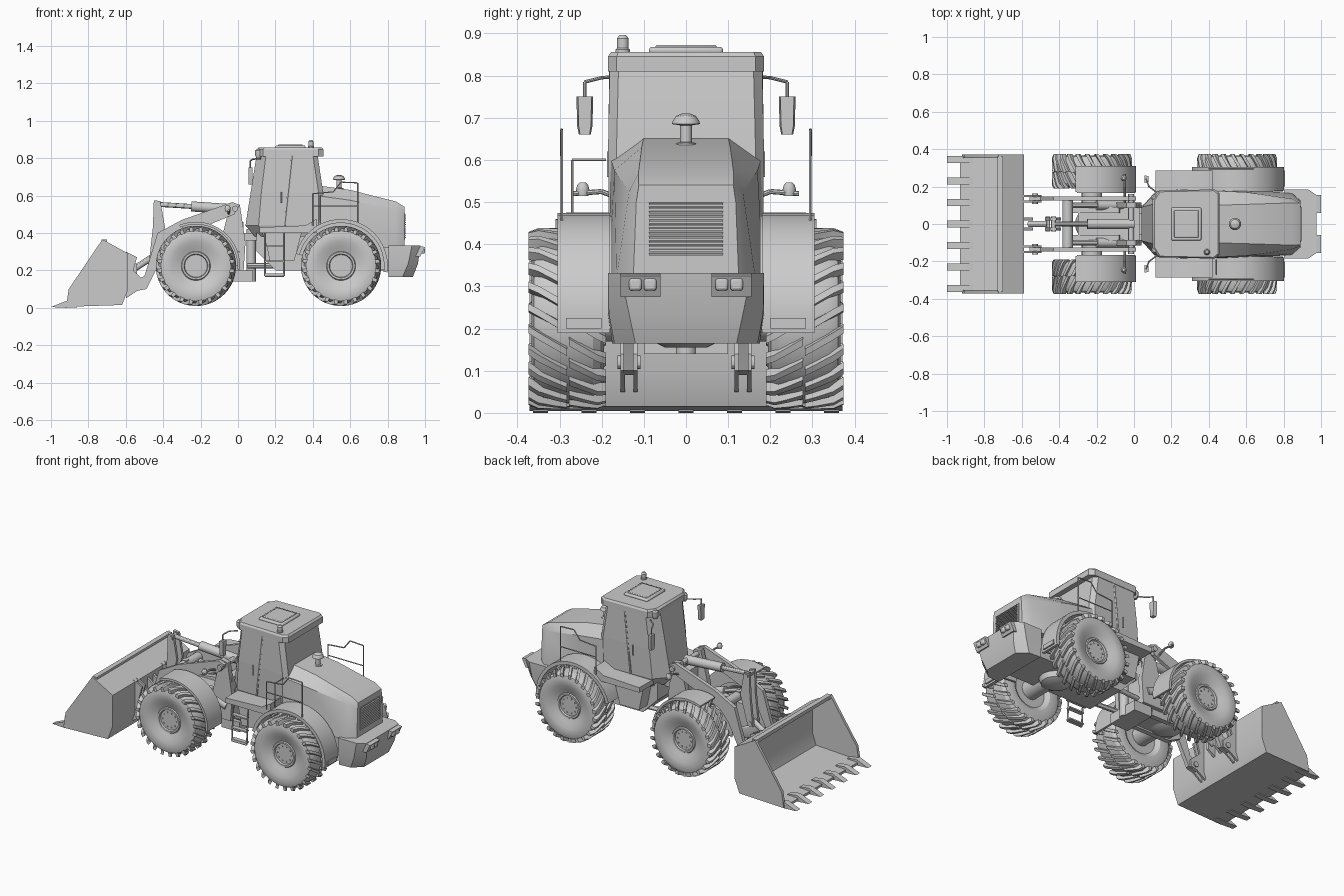
import bpy, bmesh
from math import sin, cos, pi, radians
from mathutils import Vector


def finish(name, bm):
    bmesh.ops.recalc_face_normals(bm, faces=bm.faces)
    me = bpy.data.meshes.new(name)
    bm.to_mesh(me)
    bm.free()
    ob = bpy.data.objects.new(name, me)
    bpy.context.collection.objects.link(ob)
    return ob


def skin(bm, rings):
    """Join equal-sized closed rings and cap both ends."""
    vs = [[bm.verts.new(p) for p in r] for r in rings]
    n = len(vs[0])
    sides = []
    for a, b in zip(vs, vs[1:]):
        for i in range(n):
            sides.append(bm.faces.new((a[i], a[(i + 1) % n], b[(i + 1) % n], b[i])))
    bm.faces.new(vs[0])
    bm.faces.new(vs[-1])
    return sides


def loft(name, rings):
    bm = bmesh.new()
    skin(bm, rings)
    return finish(name, bm)


def prism(name, pts, y0, y1):
    return loft(name, [[(x, y, z) for x, z in pts] for y in (y0, y1)])


def box(name, x0, x1, y0, y1, z0, z1, bevel=0.0):
    ob = prism(name, [(x0, z0), (x1, z0), (x1, z1), (x0, z1)], y0, y1)
    if bevel:
        m = ob.modifiers.new("bevel", 'BEVEL')
        m.width, m.segments = bevel, 2
    return ob


def pipe(name, pts, r, n=8):
    bm = bmesh.new()
    for a, b in zip(pts, pts[1:]):
        a, b = Vector(a), Vector(b)
        q = (b - a).to_track_quat('Z', 'Y')
        skin(bm, [[p + q @ Vector((r * cos(2 * pi * i / n), r * sin(2 * pi * i / n), 0))
                   for i in range(n)] for p in (a, b)])
    return finish(name, bm)


def lathe_z(name, x, y, prof, n=24):
    return loft(name, [[(x + r * cos(2 * pi * i / n), y + r * sin(2 * pi * i / n), z)
                        for i in range(n)] for r, z in prof])


def arch(name, cx, r0, r1, a0, a1, y0, y1, n=20):
    ang = [radians(a0 + (a1 - a0) * i / n) for i in range(n + 1)]
    pts = [(cx + r1 * cos(a), AZ + r1 * sin(a)) for a in ang]
    pts += [(cx + r0 * cos(a), AZ + r0 * sin(a)) for a in reversed(ang)]
    return prism(name, pts, y0, y1)


AZ, FX, RX = 0.224, -0.225, 0.551   # axle height, front and rear wheel x


def wheel(name, cx, s):
    P = lambda y, r, a: (cx + r * cos(a), s * y, AZ + r * sin(a))
    prof = [(.215, .05), (.215, .10), (.197, .125), (.194, .16), (.202, .187), (.22, .199),
            (.28, .202), (.34, .199), (.36, .188), (.367, .165), (.362, .13), (.35, .1),
            (.342, .078), (.348, .074), (.348, .064), (.338, .06), (.338, .03)]
    bm = bmesh.new()
    skin(bm, [[P(y, r, 2 * pi * i / 48) for i in range(48)] for y, r in prof])
    # slanted tread lugs, inner and outer rows
    N = 24
    for k in range(N):
        for ys, off in (((.19, .21, .245, .278), 0), ((.282, .31, .35, .373), pi / N)):
            rings = []
            for y in ys:
                a = 2 * pi * k / N + off + (y - .28) * 2.8
                edge = y < .2 or y > .36
                lo, hi = (.183, .206) if edge else (.19, .2145)
                rings.append([P(y, lo, a - .055), P(y, hi, a - .042), P(y, hi, a + .042), P(y, lo, a + .055)])
            skin(bm, rings)
    # hub bolts
    for k in range(10):
        a = 2 * pi * k / 10
        c = Vector(P(.338, .046, a))
        skin(bm, [[c + Vector((.004 * cos(j * pi / 3), s * d, .004 * sin(j * pi / 3))) for j in range(6)]
                  for d in (0, .005)])
    finish(name, bm)


# bucket
prism("bucket_shell", [(-.93, .005), (-.62, .015), (-.587, .1), (-.587, .29), (-.725, .366),
                       (-.718, .35), (-.605, .28), (-.605, .11), (-.63, .035), (-.93, .02)], -.36, .36)
box("bucket_top_edge", -.73, -.70, -.362, .362, .345, .366)
for i in range(7):
    y = -.345 + .115 * i
    prism("bucket_tooth", [(-1, .004), (-.92, 0), (-.86, .003), (-.86, .028), (-.92, .036)], y - .018, y + .018)

for s in (-1, 1):
    prism("bucket_side", [(-.92, .005), (-.905, .1), (-.725, .366), (-.587, .29), (-.587, .1), (-.62, .015)],
          s * .354, s * .371)
    for y in (.115, .145):
        prism("bucket_bracket", [(-.6, .05), (-.54, .09), (-.50, .1), (-.495, .14), (-.56, .2), (-.54, .27),
                                 (-.6, .3)], s * y, s * (y + .01))
    pipe("bucket_pin", [(-.53, s * .108, .12), (-.53, s * .162, .12)], .016, 12)
    # lift arms, cylinders and front frame tower
    prism("lift_arm", [(.01, .55), (-.03, .565), (-.3, .47), (-.43, .40), (-.50, .17), (-.56, .14), (-.545, .09),
                       (-.49, .1), (-.39, .3), (-.33, .37), (-.02, .5)], s * .125, s * .148)
    pipe("lift_cylinder", [(.0, s * .1, .28), (-.2, s * .1, .35)], .026, 14)
    pipe("lift_rod", [(-.2, s * .1, .35), (-.36, s * .1, .4)], .014, 12)
    prism("frame_tower", [(-.12, .2), (.03, .2), (.04, .35), (.01, .55), (-.04, .56), (-.08, .4)], s * .085, s * .115)
    prism("front_frame_rail", [(-.38, .2), (-.34, .32), (-.08, .36), (-.05, .16), (-.3, .16)], s * .06, s * .09)
    pipe("steering_cylinder", [(.05, s * .09, .225), (.36, s * .11, .225)], .014, 12)
    # wheels and fenders
    wheel("front_wheel", FX, s)
    wheel("rear_wheel", RX, s)
    arch("front_fender", FX, .222, .236, -5, 112, s * .17, s * .31)
    arch("front_fender_wall", FX, .15, .234, 0, 110, s * .165, s * .175)
    arch("rear_fender", RX, .23, .25, -8, 165, s * .18, s * .305)
    arch("rear_fender_wall", RX, .13, .245, -5, 165, s * .175, s * .187)
    box("fender_reflector", .79, .808, s * .2, s * .285, .2, .225)
    pipe("front_lamp_arm", [(-.05, s * .11, .49), (-.05, s * .2, .525), (-.05, s * .268, .52)], .006)
    lathe_z("front_marker", -.055, s * .245, [(.014, .515), (.016, .53), (.013, .54), (.008, .546)], 12)
    # decks, tanks and handrails
    prism("side_deck", [(.115, .40), (.42, .40), (.42, .475), (.36, .44), (.115, .43)], s * .15, s * .285)
    prism("side_tank", [(.14, .40), (.34, .40), (.30, .25), (.17, .25)], s * .1, s * .21)
    pipe("handrail", [(.40, s * .295, .44), (.40, s * .295, .61), (.51, s * .295, .62), (.55, s * .295, .672),
                      (.64, s * .295, .668), (.64, s * .295, .44)], .0035, 6)
    pipe("handrail_middle", [(.40, s * .295, .545), (.64, s * .295, .545)], .003, 6)
    # mirrors
    pipe("mirror_arm", [(.12, s * .17, .797), (.08, s * .2, .795), (.065, s * .24, .785), (.065, s * .24, .74)], .004)
    loft("mirror", [[(.055, s * (.24 + w), z), (.078, s * (.24 + w * .8), z), (.078, s * (.24 - w * .8), z),
                     (.055, s * (.24 - w), z)] for z, w in ((.66, .014), (.68, .018), (.75, .02))])
    lathe_z("roof_front_lamp", .11, s * .14, [(.012, .80), (.018, .815), (.018, .84), (.01, .85)], 12)
    # tail lamps
    prism("tail_lamp_housing", [(.94, .275), (.975, .275), (1, .325), (.96, .332)], s * .06, s * .155)
    for y in (.085, .12):
        box("tail_lamp", .975, .999, s * (y - .015), s * (y + .015), .29, .32, .006)

pipe("short_handrail", [(.44, -.27, .45), (.44, -.27, .6), (.44, -.19, .6)], .0035, 6)

# bucket tilt linkage
for s in (-1, 1):
    prism("tilt_lever", [(-.45, .575), (-.415, .57), (-.39, .43), (-.44, .25), (-.475, .25), (-.455, .43)],
          s * .018, s * .034)
    prism("tilt_bracket", [(-.6, .14), (-.54, .18), (-.54, .23), (-.6, .28)], s * .02, s * .035)
pipe("tilt_link", [(-.46, 0, .27), (-.56, 0, .205)], .017, 12)
pipe("tilt_rod", [(-.43, 0, .553), (-.22, 0, .54)], .013, 12)
pipe("tilt_cylinder", [(-.25, 0, .542), (.0, 0, .525)], .027, 16)
pipe("arm_cross_tube", [(-.355, -.13, .4), (-.355, .13, .4)], .028, 16)
for x, z, r, w in ((-.015, .53, .016, .16), (-.43, .553, .014, .04), (-.46, .27, .012, .04)):
    pipe("pivot_pin", [(x, -w, z), (x, w, z)], r, 12)
box("arm_bracket", -.37, -.34, -.015, .015, .38, .43)

# chassis and axles
box("front_frame", -.3, .0, -.085, .085, .17, .32)
box("tower_back", -.02, .03, -.1, .1, .2, .46)
box("hitch_lower", -.04, .08, -.1, .1, .14, .2)
box("hitch_upper", -.02, .15, -.06, .06, .36, .4)
pipe("hitch_pin", [(.07, 0, .14), (.07, 0, .42)], .025, 14)
prism("rear_frame", [(.1, .40), (.1, .3), (.2, .2), (.82, .2), (.86, .40)], -.13, .13)
for x in (FX, RX):
    pipe("axle", [(x, -.22, AZ), (x, .22, AZ)], .055, 20)
    lathe_z("differential", x, 0, [(.05, .155), (.08, .17), (.09, .2), (.09, .24), (.06, .3)])


# cab body with inset panes
def plan(z, x0, x1, x2, x3, y0, y1, y2, y3):
    h = [(x0, y0), (x1, y1), (x2, y2), (x3, y3)]
    return [(x, y, z) for x, y in h] + [(x, -y, z) for x, y in reversed(h)]


bm = bmesh.new()
skin(bm, [plan(.38, .09, .14, .42, .46, .08, .15, .16, .12), plan(.44, .04, .11, .43, .46, .09, .168, .183, .165)])
faces = skin(bm, [plan(.44, .04, .11, .43, .46, .09, .168, .183, .165),
                  plan(.62, .068, .125, .43, .455, .097, .175, .185, .165),
                  plan(.82, .1, .15, .40, .425, .105, .175, .181, .16)])
bmesh.ops.inset_individual(bm, faces=[f for f in faces if f.calc_center_median().x < .3],
                           thickness=.012, depth=-.004)
finish("cab", bm)
for s in (-1, 1):
    pipe("door_pillar", [(.25, s * .178, .44), (.29, s * .177, .815)], .006, 6)
    pipe("door_handle", [(.23, s * .184, .56), (.23, s * .184, .62)], .004, 6)
loft("cab_roof", [plan(.81, .1, .135, .43, .458, .13, .178, .185, .165), plan(.845, .1, .135, .43, .458, .13, .178, .185, .165),
                  plan(.856, .11, .14, .425, .448, .125, .172, .178, .16)])
box("roof_hatch", .2, .36, -.088, .088, .85, .868, .007)
box("roof_hatch_lid", .215, .345, -.072, .072, .862, .873, .004)
lathe_z("beacon", .39, -.15, [(.017, .85), (.017, .862), (.014, .865), (.014, .888), (.008, .896)], 16)


# engine hood
def hood(x, zb, w, ws, zs, wt, zt):
    h = [(w, zb), (ws, zs), (wt, zt)]
    return [(x, y, z) for y, z in h] + [(x, -y, z) for y, z in reversed(h)]


loft("engine_hood", [hood(.42, .36, .183, .178, .60, .10, .655), hood(.60, .33, .183, .17, .575, .105, .63),
                     hood(.845, .32, .165, .135, .525, .113, .568), hood(.89, .32, .125, .118, .50, .112, .54)])
box("grille_frame", .884, .893, -.095, .095, .365, .505)
for i in range(13):
    z = .375 + .01 * i
    prism("grille_slat", [(.888, z), (.899, z - .002), (.899, z + .002), (.888, z + .006)], -.088, .088)
lathe_z("air_intake", .54, 0, [(.024, .62), (.024, .64), (.014, .642), (.014, .682), (.033, .685), (.032, .692),
                               (.024, .704), (.01, .71)])

# rear counterweight
loft("counterweight", [[(.805, y0, z), (x1, y1, z), (x2, y2, z), (x2, -y2, z), (x1, -y1, z), (.805, -y0, z)]
                       for z, y0, x1, y1, x2, y2 in ((.165, .175, .88, .17, .935, .12),
                                                     (.235, .185, .91, .183, .962, .135),
                                                     (.332, .185, .93, .185, .976, .155))])

# access ladder
pipe("ladder_frame", [(.145, -.25, .41), (.145, -.265, .17), (.245, -.265, .17), (.245, -.25, .41)], .005, 6)
for z in (.18, .25, .33):
    box("ladder_step", .145, .245, -.272, -.245, z - .004, z + .004)

# smooth shading with sharp edges
for ob in bpy.data.objects:
    ob.select_set(True)
    bpy.context.view_layer.objects.active = ob
bpy.ops.object.shade_smooth_by_angle(angle=radians(30))
